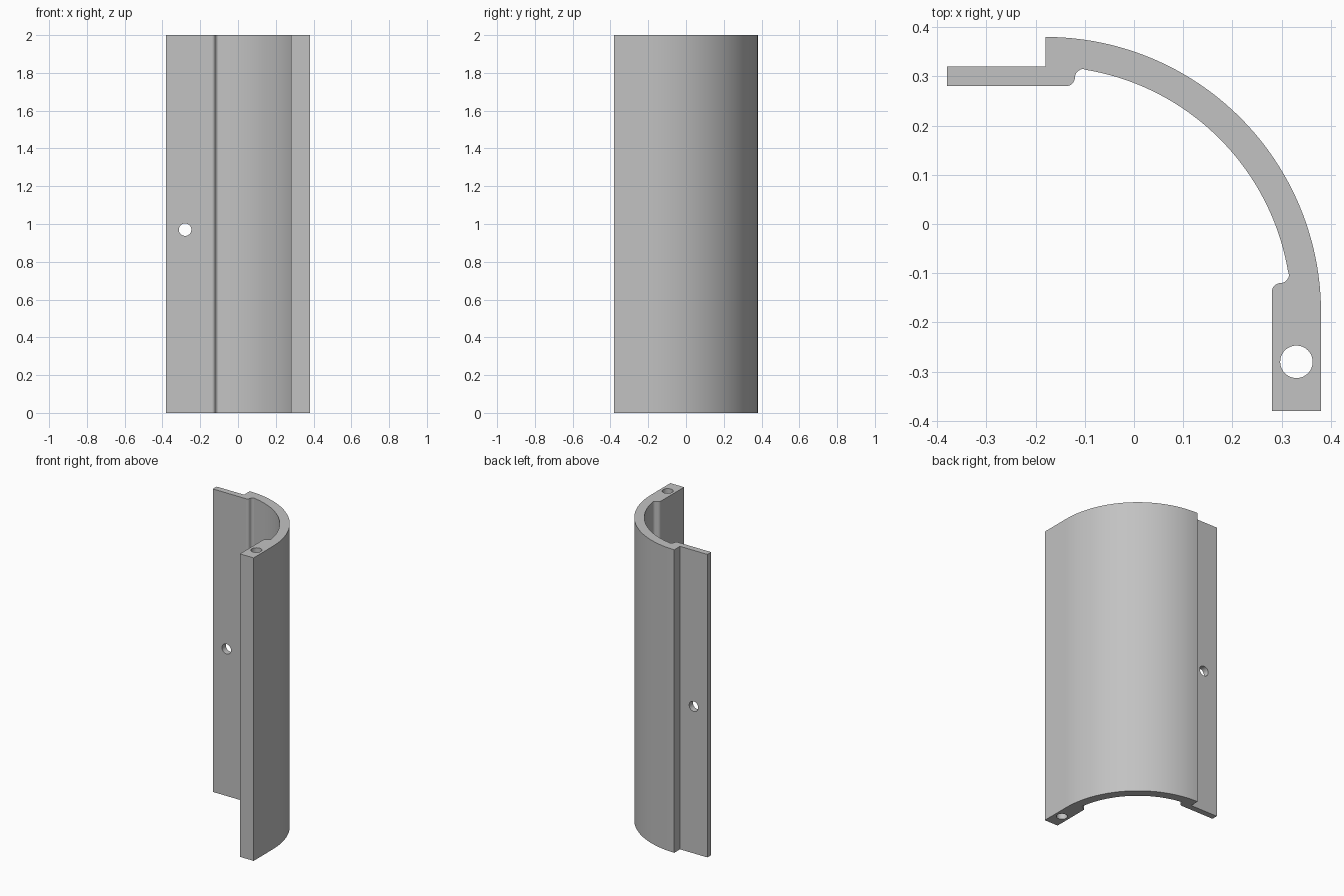
import bpy
import bmesh
from math import cos, sin, radians, pi

cube = bpy.data.objects.get("Cube")
if cube:
    bpy.data.objects.remove(cube, do_unlink=True)

HEIGHT = 2.0
HALF = 0.38                    # half of the square footprint
CENTRE = -0.18                 # both coordinates of the arc centre
R_OUT, R_IN = 0.56, 0.50
LIP = 0.28                     # inner face of both flanges
FILLET = 0.018

grey = bpy.data.materials.new("mid_grey")
grey.use_nodes = True
colour = (0.54, 0.54, 0.54, 1)
grey.diffuse_color = colour
grey.node_tree.nodes["Principled BSDF"].inputs["Base Color"].default_value = colour


def arc(cx, cy, r, start, end, steps):
    angles = [radians(start + (end - start) * i / steps) for i in range(steps + 1)]
    return [(cx + r * cos(a), cy + r * sin(a)) for a in angles]


# S-shaped blend from the flange face into the inner arc
blend = arc(-0.12 - FILLET, LIP + FILLET, FILLET, -90, 0, 8)
blend += arc(-0.12 + FILLET, 0.315 - FILLET, FILLET, 180, 95, 8)
mirrored = [(y, x) for x, y in reversed(blend)]

# Closed cross-section of the quarter shell with its two flanges
profile = [(-HALF, LIP)] + blend
profile += arc(CENTRE, CENTRE, R_IN, 80, 10, 48)
profile += mirrored + [(LIP, -HALF), (HALF, -HALF)]
profile += arc(CENTRE, CENTRE, R_OUT, 0, 90, 64)
profile += [(CENTRE, 0.32), (-HALF, 0.32)]

bm = bmesh.new()
base = bm.faces.new([bm.verts.new((x, y, 0)) for x, y in profile])
ext = bmesh.ops.extrude_face_region(bm, geom=[base])
top = [v for v in ext["geom"] if isinstance(v, bmesh.types.BMVert)]
bmesh.ops.translate(bm, verts=top, vec=(0, 0, HEIGHT))
bmesh.ops.recalc_face_normals(bm, faces=bm.faces)
mesh = bpy.data.meshes.new("quarter_shell")
bm.to_mesh(mesh)
bm.free()
mesh.materials.append(grey)
shell = bpy.data.objects.new("quarter_shell", mesh)
bpy.context.collection.objects.link(shell)


def drill(name, radius, depth, location, rotation):
    """Cut a round hole through the shell."""
    bpy.ops.mesh.primitive_cylinder_add(vertices=48, radius=radius, depth=depth,
                                        location=location, rotation=rotation)
    cutter = bpy.context.object
    cutter.name = name
    cutter.hide_render = True
    cutter.data.materials.append(grey)
    mod = shell.modifiers.new(name, 'BOOLEAN')
    mod.operation = 'DIFFERENCE'
    mod.solver = 'EXACT'
    mod.object = cutter
    bpy.ops.object.select_all(action='DESELECT')
    shell.select_set(True)
    bpy.context.view_layer.objects.active = shell
    bpy.ops.object.modifier_apply(modifier=name)
    bpy.data.objects.remove(cutter, do_unlink=True)


# Long bore through the thick flange, cross hole through the thin one
drill("flange_bore", 0.033, 2.4, (0.33, -0.28, 1), (0, 0, 0))
drill("plate_hole", 0.033, 0.2, (-0.28, 0.30, 0.97), (pi / 2, 0, 0))

# Smooth curved walls, crisp edges
bpy.ops.object.shade_smooth_by_angle(angle=radians(30))
weighted = shell.modifiers.new("weighted_normals", 'WEIGHTED_NORMAL')
weighted.keep_sharp = True
